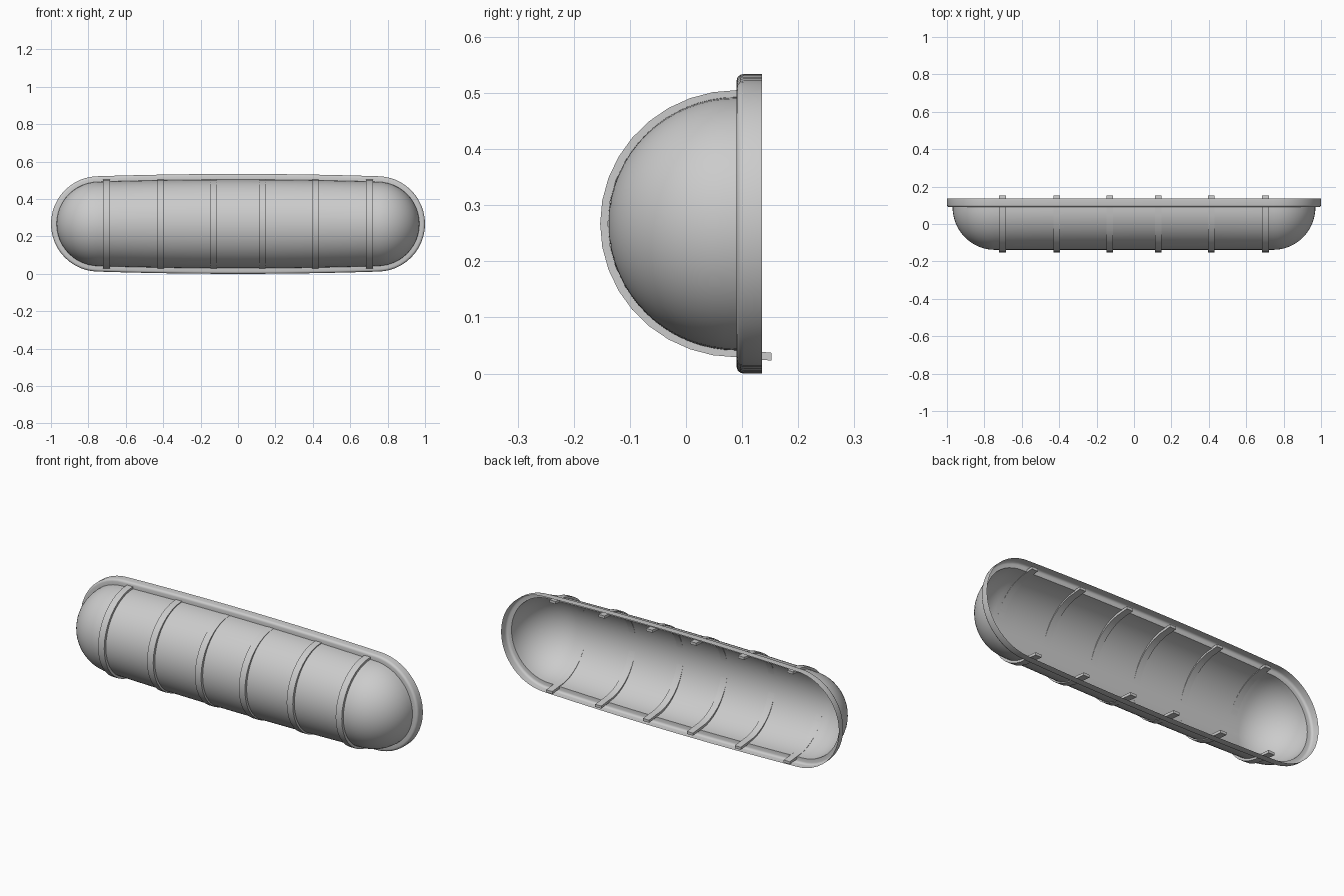
import bpy, bmesh, math

if "Cube" in bpy.data.objects:
    bpy.data.objects.remove(bpy.data.objects["Cube"])

CZ = 0.267      # height of the long axis
CX = 0.745      # where the rounded ends begin
RIM_Y = 0.09    # plane where the shell meets the rim
BOW = 0.012     # slight bulge of the long sides


def make_object(name, bm, angle):
    bmesh.ops.remove_doubles(bm, verts=bm.verts, dist=1e-5)
    bmesh.ops.recalc_face_normals(bm, faces=bm.faces)
    me = bpy.data.meshes.new(name)
    bm.to_mesh(me)
    bm.free()
    ob = bpy.data.objects.new(name, me)
    bpy.context.collection.objects.link(ob)
    bpy.ops.object.select_all(action='DESELECT')
    ob.select_set(True)
    bpy.context.view_layer.objects.active = ob
    bpy.ops.object.shade_smooth_by_angle(angle=math.radians(angle))
    return ob


def outline(r):
    """Long rounded outline with gently bowed sides."""
    pts = []
    bow = BOW * min(1, r / 0.225)
    for side in (1, -1):
        for i in range(25):
            a = -math.pi / 2 + math.pi * i / 24
            pts.append((side * (CX + r * math.cos(a)), side * r * math.sin(a)))
        for i in range(1, 12):
            x = CX * (1 - 2 * i / 12)
            pts.append((side * x, side * (r + bow * (1 - (x / CX) ** 2))))
    return pts


def loft(name, rows):
    bm = bmesh.new()
    rings = [[bm.verts.new((x, y, z + CZ)) for x, z in outline(r)] for r, y in rows]
    for a, b in zip(rings, rings[1:]):
        for i in range(len(a)):
            j = (i + 1) % len(a)
            bm.faces.new((a[i], a[j], b[j], b[i]))
    return make_object(name, bm, 40)


# Hollow cover: rolled rim, flange and half-capsule shell, open at the back
rim = [(0.255, 0.135), (0.255, 0.103), (0.2535, 0.097), (0.2495, 0.092), (0.243, RIM_Y)]
shell = []
for k in range(17):
    t = math.pi / 2 * k / 16
    shell.append((0.225 * math.cos(t), RIM_Y - 0.228 * math.sin(t)))
loft("cover_shell", rim + shell)


def band(name, x, width=0.036, thick=0.014):
    """Curved strap that wraps the shell and runs out past the rim."""
    def path(off):
        p = [(0.152, -0.237 - off)]
        for i in range(19):
            a = math.pi * i / 18
            p.append((RIM_Y - (0.236 + off) * math.sin(a), -(0.231 + off) * math.cos(a)))
        p.append((0.125, 0.234 + off))
        return p
    bm = bmesh.new()
    h = thick / 2
    rings = []
    for i, (o, n) in enumerate(zip(path(h), path(-h))):
        rings.append([bm.verts.new((x + s * width / 2, y, z + CZ))
                      for s, (y, z) in ((-1, o), (1, o), (1, n), (-1, n))])
    for a, b in zip(rings, rings[1:]):
        for i in range(4):
            j = (i + 1) % 4
            bm.faces.new((a[i], a[j], b[j], b[i]))
    bm.faces.new(rings[0])
    bm.faces.new(rings[-1])
    return make_object(name, bm, 30)


# Six straps, mirrored about the middle
for n, bx in enumerate((0.13, 0.413, 0.703)):
    for side, label in ((-1, "left"), (1, "right")):
        band(f"strap_{label}_{n + 1}", side * bx)
